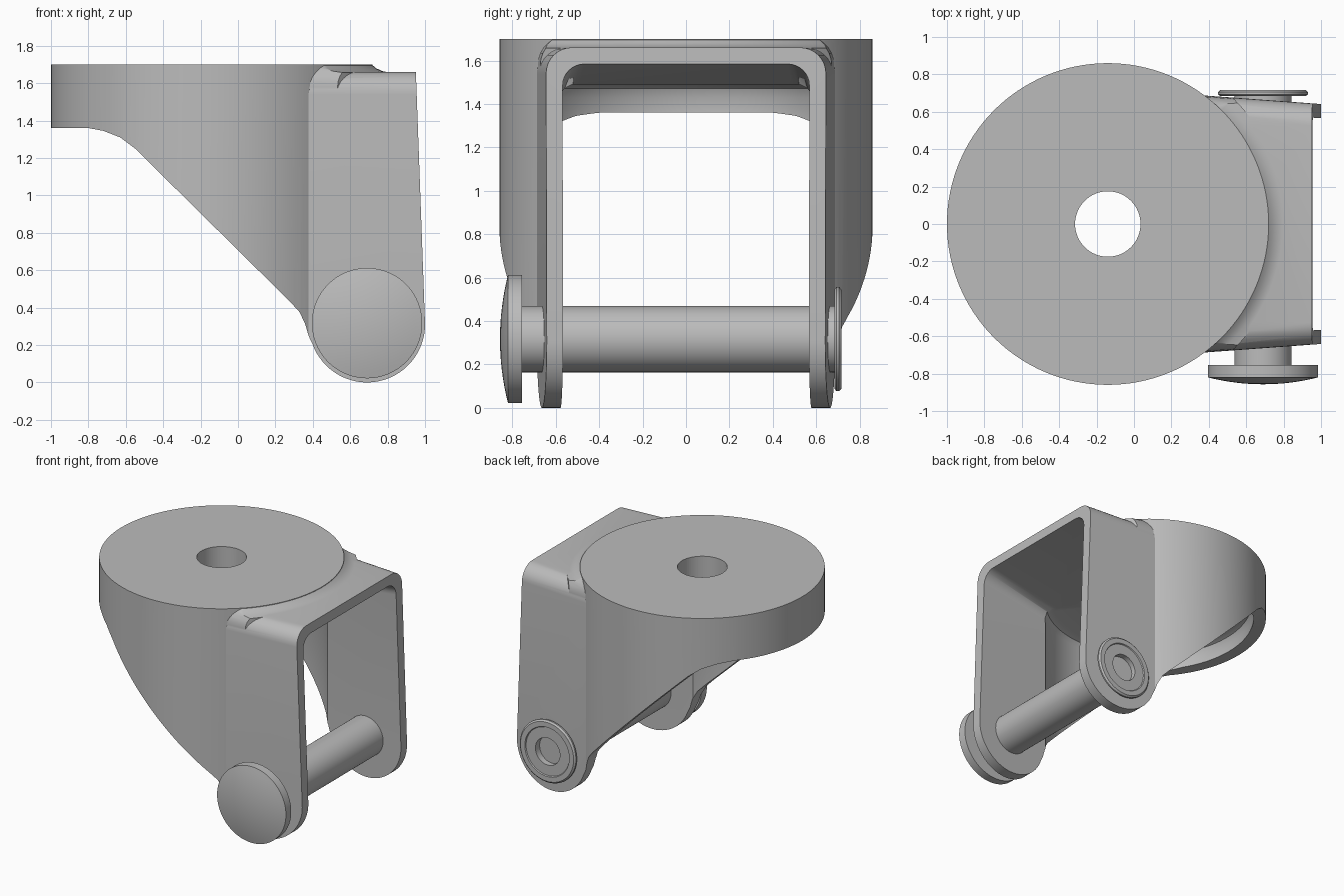
import bpy, bmesh
from math import sin, cos, pi, radians
from mathutils import Matrix, Vector

if "Cube" in bpy.data.objects:
    bpy.data.objects.remove(bpy.data.objects["Cube"])

steel = bpy.data.materials.new("grey_steel")
steel.use_nodes = True
grey = (0.5, 0.5, 0.5, 1)
steel.diffuse_color = grey
steel.node_tree.nodes["Principled BSDF"].inputs["Base Color"].default_value = grey


def finish(name, bm):
    bmesh.ops.remove_doubles(bm, verts=bm.verts, dist=1e-5)
    bmesh.ops.recalc_face_normals(bm, faces=bm.faces)
    me = bpy.data.meshes.new(name)
    bm.to_mesh(me)
    bm.free()
    me.materials.append(steel)
    ob = bpy.data.objects.new(name, me)
    bpy.context.collection.objects.link(ob)
    return ob


def skin(name, sections):
    """Closed solid through matching loops of points."""
    bm = bmesh.new()
    loops = [[bm.verts.new(p) for p in s] for s in sections]
    n = len(loops[0])
    for a, b in zip(loops, loops[1:]):
        for i in range(n):
            j = (i + 1) % n
            bm.faces.new((a[i], a[j], b[j], b[i]))
    bm.faces.new(loops[0])
    bm.faces.new(loops[-1])
    return finish(name, bm)


def lathe(name, profile, centre, turn=Matrix(), steps=96):
    """Turn (radius, height) points about the z axis, then place."""
    bm = bmesh.new()
    vs = [bm.verts.new((r, 0, h)) for r, h in profile]
    es = [bm.edges.new(p) for p in zip(vs, vs[1:])]
    bmesh.ops.spin(bm, geom=vs + es, cent=(0, 0, 0), axis=(0, 0, 1),
                   angle=2 * pi, steps=steps)
    bm.transform(Matrix.Translation(Vector(centre)) @ turn)
    return finish(name, bm)


def arch(x, half, top, radius):
    """Upright section with two rounded top corners."""
    pts = [(x, half, -0.2)]
    for side in (0, 1):
        for k in range(9):
            a = side * pi / 2 + k * pi / 16
            y = (half - radius) * (1 - 2 * side) + radius * cos(a)
            pts.append((x, y, top - radius + radius * sin(a)))
    return pts + [(x, -half, -0.2)]


def combine(target, tool, operation):
    m = target.modifiers.new(operation, "BOOLEAN")
    m.operation, m.object, m.solver = operation, tool, "EXACT"
    bpy.context.view_layer.update()
    graph = bpy.context.evaluated_depsgraph_get()
    me = bpy.data.meshes.new_from_object(target.evaluated_get(graph))
    target.modifiers.clear()
    target.data = me
    bpy.data.objects.remove(tool)


def smooth(ob, angle):
    bpy.ops.object.select_all(action="DESELECT")
    ob.select_set(True)
    bpy.context.view_layer.objects.active = ob
    bpy.ops.object.shade_smooth_by_angle(angle=radians(angle))


axis = (-0.14, 0, 0)

# Round mounting body joined to the straight fork bracket
fork = lathe("fork", [(0, -0.1), (0.86, -0.1), (0.86, 1.7), (0, 1.7)], axis, steps=128)
bracket = skin("bracket", [arch(0.2, 0.7, 1.66, 0.12), arch(1.1, 0.634, 1.66, 0.12)])
combine(fork, bracket, "UNION")

# Cove between the mounting disc and the bracket top
cove = lathe("cove", [(0, 1.5), (0.95, 1.5), (0.95, 1.657), (0.91, 1.665),
                      (0.88, 1.679), (0.857, 1.698), (0, 1.698)], axis, steps=128)
clip = skin("clip", [arch(0.21, 0.695, 1.72, 0.14), arch(1.09, 0.63, 1.72, 0.14)])
combine(cove, clip, "INTERSECT")
combine(fork, cove, "UNION")

# Side outline: flat rim, sloping underside, round arm ends, leaning front edge
outline = [(-1.2, 1.9), (-1.2, 1.36), (-0.8, 1.36), (-0.72, 1.345), (-0.63, 1.31),
           (-0.55, 1.25), (0.28, 0.43), (0.33, 0.375), (0.36, 0.31), (0.377, 0.25)]
for k in range(33):
    a = radians(200 + 5 * k)
    outline.append((0.69 + 0.31 * cos(a), 0.31 + 0.31 * sin(a)))
outline += [(0.951, 1.66), (0.945, 1.9)]
side = skin("side", [[(x, y, z) for x, z in outline] for y in (-1.5, 1.5)])
combine(fork, side, "INTERSECT")

# Hollow inside: round pocket, open channel and centre bolt hole
pocket = lathe("pocket", [(0, -0.3), (0.77, -0.3), (0.77, 1.43), (0.752, 1.472),
                          (0.71, 1.49), (0, 1.49)], axis, steps=128)
combine(fork, pocket, "DIFFERENCE")
channel = skin("channel", [arch(0.1, 0.6, 1.46, 0.1), arch(1.1, 0.563, 1.605, 0.1)])
combine(fork, channel, "DIFFERENCE")
hole = lathe("hole", [(0, 1.3), (0.175, 1.3), (0.175, 1.9), (0, 1.9)], axis, steps=64)
combine(fork, hole, "DIFFERENCE")
smooth(fork, 30)

# Axle pin with domed head, rolled end flange and drilled end
lay = Matrix.Rotation(-pi / 2, 4, "X")
dome = [(0.295 * k / 8, -0.857 + 0.037 * (k / 8) ** 2) for k in range(9)]
pin = lathe("axle_pin", dome + [
    (0.295, -0.755), (0.153, -0.755), (0.153, 0.685), (0.23, 0.685), (0.24, 0.693),
    (0.24, 0.705), (0.228, 0.716), (0.19, 0.716), (0.185, 0.708), (0.105, 0.708),
    (0.105, 0.6), (0.08, 0.6), (0.08, 0.45), (0, 0.45)], (0.69, 0, 0.317), lay)
smooth(pin, 35)
